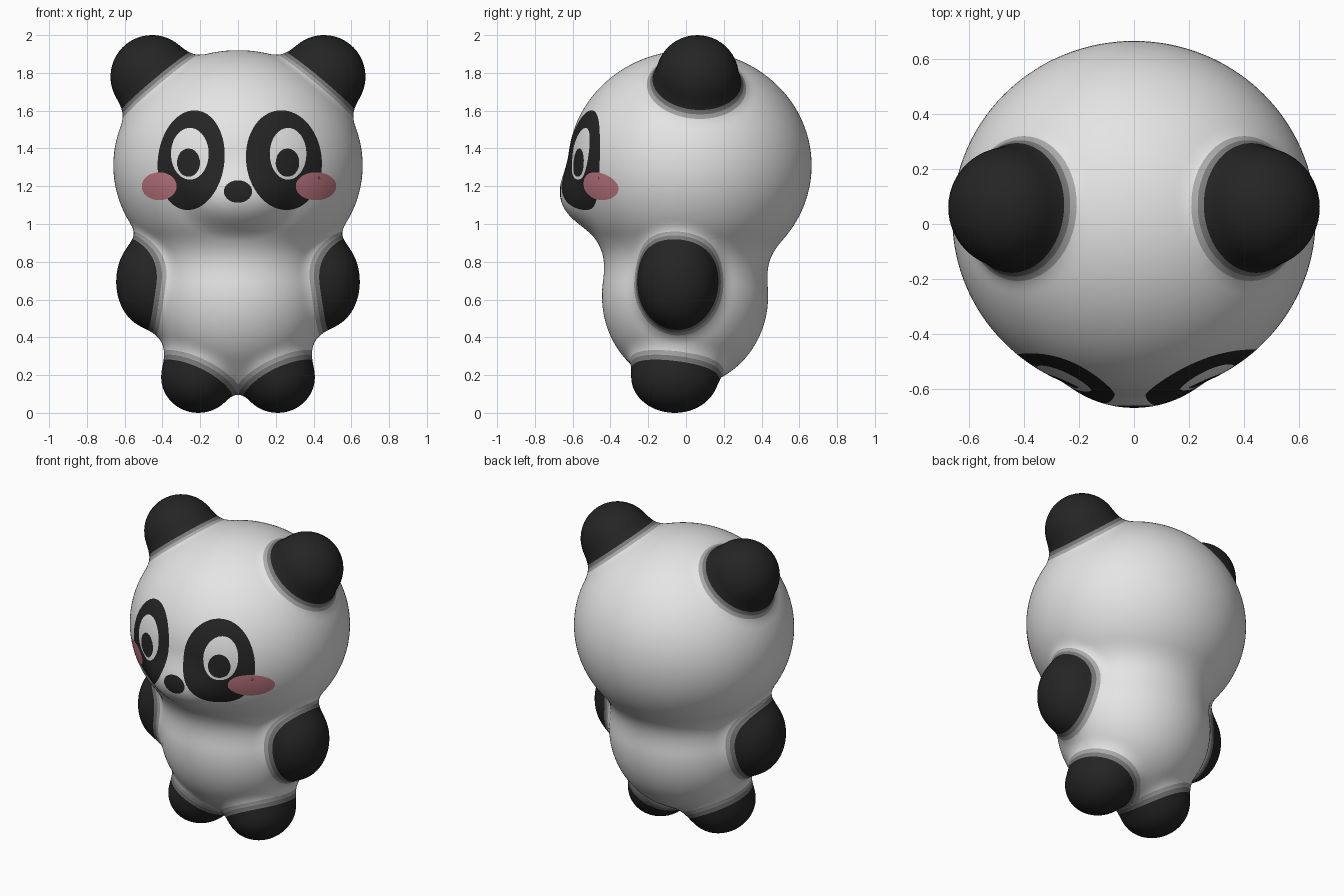
import bpy, bmesh, math
from mathutils import Vector, Matrix

if "Cube" in bpy.data.objects:
    bpy.data.objects.remove(bpy.data.objects["Cube"])

# Soft ellipsoids: centre, radii
HEAD = ((0, .02, 1.31), (.66, .645, .61))
MUZZLE = ((0, -.50, 1.16), (.24, .163, .15))
TORSO = ((0, -.005, .62), (.47, .44, .48))
EAR = ((.455, .06, 1.78), (.22, .22, .22))
ARM = ((.465, -.045, .695), (.18, .205, .245))
LEG = ((.21, -.06, .19), (.197, .23, .19))
LIMBS = ((EAR, 0), (ARM, .015), (LEG, .03))   # shape, colour border shift


def dist(part, x, y, z):
    (cx, cy, cz), (a, b, c) = part
    px, py, pz = (x - cx) / a, (y - cy) / b, (z - cz) / c
    k0 = math.sqrt(px * px + py * py + pz * pz)
    k1 = math.sqrt((px / a) ** 2 + (py / b) ** 2 + (pz / c) ** 2)
    return k0 * (k0 - 1) / max(k1, 1e-6)


def blend(a, b, k):
    h = max(k - abs(a - b), 0) / k
    return min(a, b) - h * h * k / 4


def white_dist(x, y, z):
    d = blend(dist(HEAD, x, y, z), dist(TORSO, x, y, z), .15)
    return blend(d, dist(MUZZLE, x, y, z), .1)


def surface(x, y, z):
    ax = abs(x)
    legs = blend(dist(LEG, ax, y, z), dist(LEG, -ax, y, z), .1)
    d = blend(white_dist(x, y, z), legs, .1)
    d = blend(d, dist(EAR, ax, y, z), .1)
    return blend(d, dist(ARM, ax, y, z), .1)


def project(bm, steps):
    e = .001
    for v in bm.verts:
        for _ in range(steps):
            x, y, z = v.co
            d = surface(x, y, z)
            g = Vector((surface(x + e, y, z) - d, surface(x, y + e, z) - d,
                        surface(x, y, z + e) - d)) / e
            v.co -= g * (d / max(g.length_squared, .1))
            if abs(d) < 1e-4:
                break


def limb_value(p):
    w = white_dist(*p)
    return max(w - dist(s, abs(p.x), p.y, p.z) - shift for s, shift in LIMBS)


def oval(cx, cz, rx, rz, tilt=0):
    # Painted oval seen from the front; negative inside
    c, s = math.cos(math.radians(tilt)), math.sin(math.radians(tilt))

    def f(p):
        if p.y > -.15:
            return 1
        x, z = p.x - cx, p.z - cz
        return math.hypot((x * c - z * s) / rx, (x * s + z * c) / rz) - 1
    return f


def cut(bm, f):
    # Split the mesh along the line where f is zero
    val = {v: f(v.co) for v in bm.verts}
    new = []
    for e in list(bm.edges):
        a, b = e.verts
        if val[a] * val[b] < 0:
            new.append(bmesh.utils.edge_split(e, a, val[a] / (val[a] - val[b]))[1])
    bmesh.ops.connect_verts(bm, verts=new)
    bmesh.ops.triangulate(bm, faces=bm.faces[:])


# Rough union of all the soft parts
bm = bmesh.new()
shapes = [HEAD, MUZZLE, TORSO]
for (c, r) in (EAR, ARM, LEG):
    shapes += [(c, r), ((-c[0], c[1], c[2]), r)]
for c, r in shapes:
    bmesh.ops.create_icosphere(bm, subdivisions=4, radius=1,
                               matrix=Matrix.Translation(c) @ Matrix.Diagonal((*r, 1)))
rough = bpy.data.meshes.new("rough_parts")
bm.to_mesh(rough)
bm.free()
obj = bpy.data.objects.new("bear_figure", rough)
bpy.context.collection.objects.link(obj)
mod = obj.modifiers.new("fuse", 'REMESH')
mod.mode = 'VOXEL'
mod.voxel_size = .025
dg = bpy.context.evaluated_depsgraph_get()
mesh = bpy.data.meshes.new_from_object(obj.evaluated_get(dg))
obj.modifiers.clear()

# Relax onto the blended surface
bm = bmesh.new()
bm.from_mesh(mesh)
for _ in range(2):
    bmesh.ops.smooth_vert(bm, verts=bm.verts[:], factor=.5,
                          use_axis_x=True, use_axis_y=True, use_axis_z=True)
project(bm, 4)
bmesh.ops.triangulate(bm, faces=bm.faces[:])

# Colours
COLOURS = [("white", (.78, .78, .78)), ("black", (.018, .018, .018)),
           ("dark_grey", (.19, .19, .19)), ("light_grey", (.40, .40, .40)),
           ("cheek_pink", (.56, .20, .24))]
WHITE, BLACK, DARK, LIGHT, PINK = range(5)

# Colour bands around ears, arms and legs
BANDS = ((.015, BLACK), (-.015, DARK), (-.045, LIGHT))
for level, _ in BANDS:
    cut(bm, lambda p: limb_value(p) - level)

# Face details, topmost first
DETAILS = [(oval(-.417, 1.2, .093, .074), PINK), (oval(.413, 1.2, .108, .074), PINK),
           (oval(0, 1.172, .075, .06), BLACK),
           (oval(-.262, 1.325, .061, .075), BLACK), (oval(.262, 1.325, .063, .075), BLACK),
           (oval(-.255, 1.372, .1, .137), WHITE), (oval(.265, 1.372, .097, .137), WHITE),
           (oval(-.248, 1.338, .176, .265, 7), BLACK),
           (oval(.243, 1.338, .2, .265, -7), BLACK)]
for f, _ in DETAILS:
    cut(bm, f)
bmesh.ops.remove_doubles(bm, verts=bm.verts[:], dist=.001)
project(bm, 2)


def face_colour(p):
    for f, colour in DETAILS:
        if f(p) < 0:
            return colour
    q = limb_value(p)
    for level, colour in BANDS:
        if q > level:
            return colour
    return WHITE


for face in bm.faces:
    face.smooth = True
    face.material_index = face_colour(face.calc_center_median())
bmesh.ops.recalc_face_normals(bm, faces=bm.faces[:])

mesh.materials.clear()
for name, rgb in COLOURS:
    m = bpy.data.materials.new(name)
    m.diffuse_color = (*rgb, 1)
    m.use_nodes = True
    m.node_tree.nodes["Principled BSDF"].inputs["Base Color"].default_value = m.diffuse_color
    mesh.materials.append(m)
bm.to_mesh(mesh)
bm.free()
mesh.name = "bear_figure"
obj.data = mesh
bpy.data.meshes.remove(rough)
